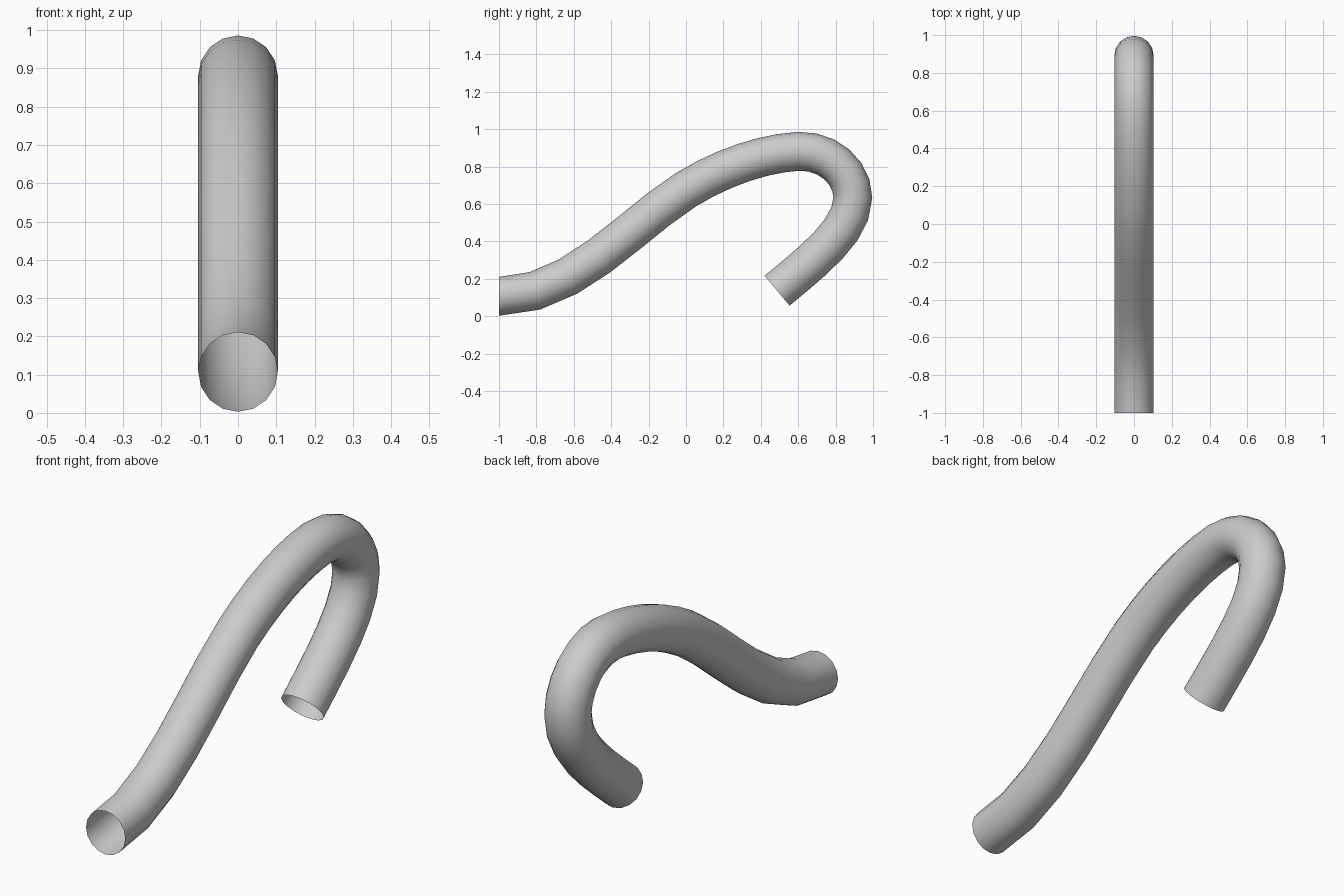
import bpy

if "Cube" in bpy.data.objects:
    bpy.data.objects.remove(bpy.data.objects["Cube"])

# Centre line in the YZ plane: (point, left handle, right handle)
PATH = [
    ((-1.0, 0.107), (-1.3, 0.107), (-0.6, 0.107)),
    ((0.0, 0.677), (-0.3, 0.49), (0.2, 0.80)),
    ((0.6, 0.882), (0.42, 0.872), (0.76, 0.89)),
    ((0.892, 0.635), (0.892, 0.77), (0.892, 0.46)),
    ((0.487, 0.137), (0.68, 0.297), (0.3, -0.02)),
]

# Open-ended hooked tube swept along the path with a 16-sided section
data = bpy.data.curves.new("hooked_tube", "CURVE")
data.dimensions = "3D"
data.resolution_u = 6
data.bevel_depth = 0.104
data.bevel_resolution = 6
data.use_fill_caps = False
spline = data.splines.new("BEZIER")
spline.bezier_points.add(len(PATH) - 1)
for bp, (co, left, right) in zip(spline.bezier_points, PATH):
    bp.handle_left_type = bp.handle_right_type = "FREE"
    bp.co = (0, *co)
    bp.handle_left = (0, *left)
    bp.handle_right = (0, *right)
spline.use_smooth = True

tube = bpy.data.objects.new("hooked_tube", data)
bpy.context.collection.objects.link(tube)

# Convert to a smooth-shaded mesh
bpy.context.view_layer.objects.active = tube
tube.select_set(True)
bpy.ops.object.convert(target="MESH")
bpy.ops.object.shade_smooth()
